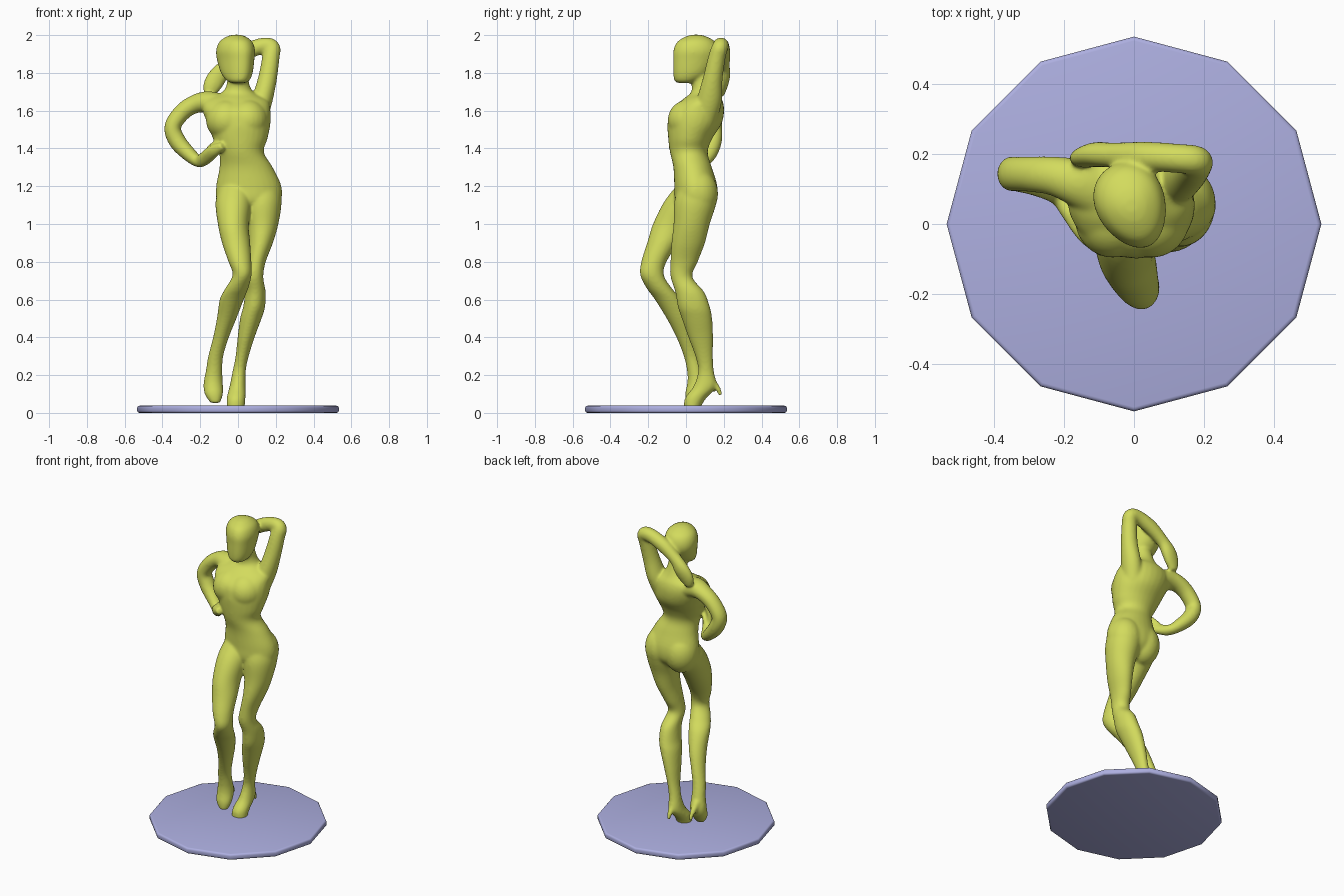
import bpy, bmesh, math
from mathutils import Vector


def material(name, rgb):
    m = bpy.data.materials.new(name)
    m.diffuse_color = (*rgb, 1)
    return m


def spline(rows, steps=5):
    """Catmull-Rom interpolation through rows of numbers."""
    pts = [rows[0]] + list(rows) + [rows[-1]]
    out = []
    for a, b, c, d in zip(pts, pts[1:], pts[2:], pts[3:]):
        for s in range(steps):
            t = s / steps
            out.append([0.5 * (2 * q + (r - p) * t + (2 * p - 5 * q + 4 * r - w) * t * t
                               + (3 * q - p - 3 * r + w) * t ** 3)
                        for p, q, r, w in zip(a, b, c, d)])
    out.append(list(rows[-1]))
    return out


def loft(bm, rows, follow=False, n=28, egg=0.0, turn=0.0):
    """Skin ellipses (x, y, z, rx, ry); level, or square to the path if follow.
    egg narrows the front of each section, turn spins it about z."""
    rows = spline(rows)
    rings = []
    for i, (x, y, z, rx, ry) in enumerate(rows):
        u = Vector((math.cos(turn), math.sin(turn), 0))
        v = Vector((-math.sin(turn), math.cos(turn), 0))
        if follow:
            t = Vector(rows[min(i + 1, len(rows) - 1)][:3]) - Vector(rows[max(i - 1, 0)][:3])
            t.normalize()
            u = v.cross(t).normalized()
            v = t.cross(u)
        c = Vector((x, y, z))
        ring = []
        for k in range(n):
            ca, sa = math.cos(k * math.tau / n), math.sin(k * math.tau / n)
            ring.append(bm.verts.new(c + u * rx * ca * (1 + egg * sa) + v * ry * sa))
        rings.append(ring)
    for a, b in zip(rings, rings[1:]):
        for k in range(n):
            bm.faces.new((a[k], a[(k + 1) % n], b[(k + 1) % n], b[k]))
    bm.faces.new(rings[0])
    bm.faces.new(rings[-1])


def ball(bm, centre, scale):
    g = bmesh.ops.create_uvsphere(bm, u_segments=24, v_segments=16, radius=1)
    for v in g["verts"]:
        v.co = Vector(c + s * p for c, s, p in zip(centre, scale, v.co))


bm = bmesh.new()

# torso and neck
loft(bm, [(.055, .045, 1.06, .11, .06), (.057, .05, 1.12, .168, .108), (.057, .052, 1.2, .173, .114),
          (.043, .035, 1.3, .141, .102), (.018, .015, 1.38, .119, .10), (.012, .022, 1.45, .144, .116),
          (.006, .045, 1.53, .166, .143), (-.008, .06, 1.6, .18, .142), (-.01, .085, 1.655, .168, .108),
          (0, .097, 1.695, .088, .072), (0, .09, 1.74, .06, .06), (0, .07, 1.82, .055, .055)])

# bust and buttocks
for side in (-1, 1):
    ball(bm, (side * .055 - .005, .018, 1.55), (.11, .115, .11))
    ball(bm, (.058 + side * .07, .062, 1.16), (.105, .108, .13))

# head, faceless, narrower at the front and slightly turned
loft(bm, [(.005, -.01, 1.746, .035, .035), (.003, .002, 1.76, .06, .066), (-.002, .028, 1.8, .081, .1),
          (-.007, .05, 1.87, .094, .124), (-.007, .053, 1.92, .099, .125), (-.007, .053, 1.965, .084, .103),
          (-.007, .053, 1.992, .05, .057), (-.007, .053, 2.002, .02, .022)], egg=.15, turn=.4)

# bent leg with pointed foot
loft(bm, [(-.01, .05, 1.22, .08, .085), (-.022, .01, 1.12, .097, .125), (-.025, -.07, 1.0, .082, .105),
          (-.01, -.122, .9, .075, .084), (.01, -.17, .8, .061, .067), (.022, -.18, .73, .05, .063),
          (-.006, -.142, .66, .061, .067), (-.033, -.095, .6, .064, .07), (-.06, -.04, .5, .052, .063),
          (-.09, 0, .4, .042, .051), (-.118, .03, .3, .04, .042), (-.127, .05, .22, .044, .044),
          (-.131, .058, .16, .051, .051), (-.128, .038, .1, .049, .043), (-.12, .02, .052, .026, .022)])

# standing leg with foot set into the base
loft(bm, [(.125, .06, 1.22, .09, .09), (.128, .05, 1.12, .103, .112), (.131, .03, 1.0, .083, .096),
          (.12, .012, .9, .065, .089), (.096, -.01, .8, .051, .073), (.084, -.024, .72, .05, .058),
          (.092, .02, .64, .055, .077), (.085, .042, .56, .058, .085), (.068, .058, .5, .057, .081),
          (.043, .078, .4, .045, .066), (.022, .096, .3, .035, .047), (.006, .106, .22, .035, .042),
          (-.002, .1, .14, .043, .061), (-.01, .052, .08, .05, .057), (-.012, .035, .035, .048, .046),
          (-.012, .035, .004, .045, .04)])

# heel spurs
loft(bm, [(0, .12, .18, .03, .03), (0, .15, .15, .022, .02), (0, .174, .12, .015, .014),
          (0, .182, .092, .012, .012)], True, 12)
loft(bm, [(-.135, .08, .2, .03, .03), (-.137, .115, .17, .021, .019), (-.138, .14, .14, .015, .014),
          (-.138, .152, .11, .012, .012)], True, 12)

# raised arm, folded behind the head
loft(bm, [(.09, .1, 1.56, .065, .065), (.128, .125, 1.66, .056, .066), (.156, .142, 1.77, .05, .052),
          (.174, .163, 1.88, .046, .046), (.178, .18, 1.935, .044, .043), (.125, .187, 1.942, .043, .042),
          (.03, .193, 1.905, .044, .042), (-.06, .196, 1.84, .038, .036), (-.105, .198, 1.785, .05, .036),
          (-.138, .19, 1.73, .048, .03), (-.155, .182, 1.68, .026, .02)], True)

# arm with hand on the waist
loft(bm, [(-.10, .10, 1.63, .062, .085), (-.165, .12, 1.645, .058, .068), (-.23, .137, 1.634, .049, .056),
          (-.295, .142, 1.592, .046, .051), (-.346, .143, 1.515, .044, .05), (-.322, .14, 1.44, .046, .05),
          (-.265, .12, 1.375, .04, .045), (-.21, .085, 1.332, .032, .036), (-.175, .03, 1.348, .037, .028),
          (-.13, -.035, 1.385, .035, .026), (-.08, -.08, 1.413, .022, .02)], True)
loft(bm, [(-.17, .03, 1.37, .018, .018), (-.135, .0, 1.415, .017, .017), (-.1, -.04, 1.43, .012, .012)], True, 12)

# merge everything into one smooth figure
bmesh.ops.recalc_face_normals(bm, faces=bm.faces)
me = bpy.data.meshes.new("figure")
bm.to_mesh(me)
bm.free()
figure = bpy.data.objects.new("figure", me)
bpy.context.collection.objects.link(figure)
me.materials.append(material("olive", (.65, .71, .11)))
re = figure.modifiers.new("merge", 'REMESH')
re.mode = 'VOXEL'
re.voxel_size = .007
re.use_smooth_shade = True
sm = figure.modifiers.new("soften", 'SMOOTH')
sm.factor = .5
sm.iterations = 16

# twelve-sided base with rounded rim
bpy.ops.mesh.primitive_cylinder_add(vertices=12, radius=.534, depth=.038, location=(0, 0, .019))
base = bpy.context.object
base.name = "base"
base.data.materials.append(material("lavender", (.42, .43, .75)))
bv = base.modifiers.new("rim", 'BEVEL')
bv.width = .012
bv.segments = 3
bv.limit_method = 'ANGLE'
bv.angle_limit = math.radians(60)
bpy.ops.object.shade_smooth()
